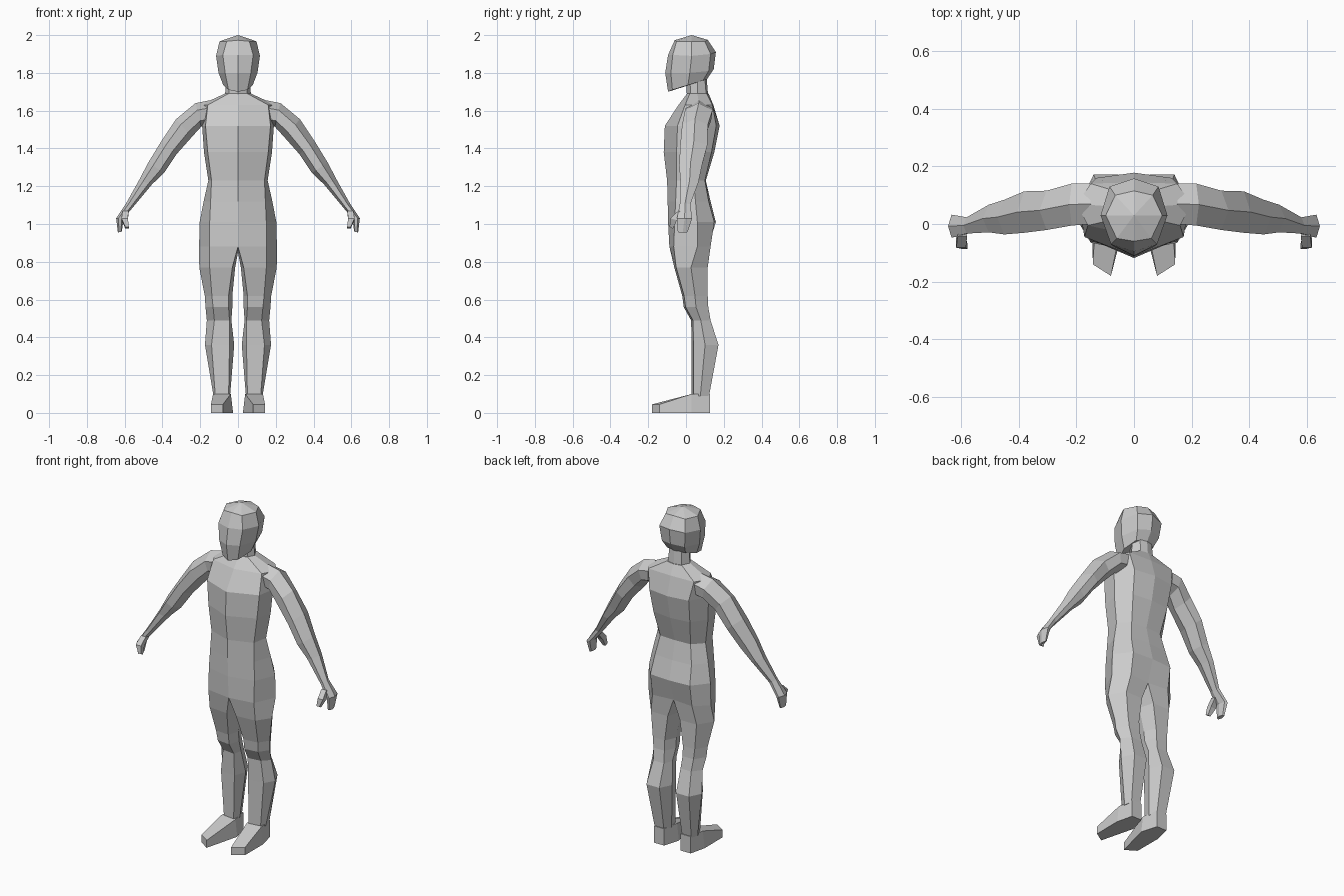
import bpy, bmesh
from mathutils import Matrix, Vector

skin = bpy.data.materials.new("plain_grey")
skin.diffuse_color = (0.6, 0.6, 0.6, 1)


def loft(bm, rings, closed, cap_start=False, cap_end=False):
    """Skin a list of rings with quads; ring entries may be points or existing verts."""
    rows = [[p if isinstance(p, bmesh.types.BMVert) else bm.verts.new(p) for p in r] for r in rings]
    for a, b in zip(rows, rows[1:]):
        n = len(a)
        for i in range(n if closed else n - 1):
            j = (i + 1) % n
            bm.faces.new((a[i], a[j], b[j], b[i]))
    if cap_start:
        bm.faces.new(rows[0])
    if cap_end:
        bm.faces.new(rows[-1])
    return rows


def finish(bm, name):
    """Mirror the half across x = 0 and make an object."""
    bmesh.ops.mirror(bm, geom=bm.verts[:] + bm.edges[:] + bm.faces[:],
                     matrix=Matrix.Identity(4), merge_dist=0.0005, axis='X')
    bmesh.ops.remove_doubles(bm, verts=bm.verts[:], dist=0.0005)
    bmesh.ops.recalc_face_normals(bm, faces=bm.faces[:])
    me = bpy.data.meshes.new(name)
    bm.to_mesh(me)
    bm.free()
    me.materials.append(skin)
    ob = bpy.data.objects.new(name, me)
    bpy.context.collection.objects.link(ob)
    return ob


# Torso: z, front y, front-side x y, side x y, back-side x y, back y
torso = [
    (1.69, 0.005, 0.05, 0.02, 0.07, 0.06, 0.05, 0.11, 0.12),
    (1.63, -0.04, 0.16, -0.005, 0.20, 0.07, 0.15, 0.14, 0.145),
    (1.52, -0.112, 0.172, -0.045, 0.19, 0.06, 0.13, 0.16, 0.178),
    (1.38, -0.118, 0.16, -0.05, 0.18, 0.05, 0.12, 0.135, 0.15),
    (1.23, -0.10, 0.14, -0.05, 0.157, 0.04, 0.10, 0.10, 0.105),
    (1.12, -0.097, 0.145, -0.055, 0.182, 0.05, 0.12, 0.12, 0.13),
    (1.01, -0.095, 0.15, -0.06, 0.203, 0.06, 0.13, 0.15, 0.158),
    (0.88, -0.088, 0.15, -0.065, 0.206, 0.06, 0.13, 0.13, 0.118),
]
bm = bmesh.new()
rings = [[(0, fy, z), (fx, fsy, z), (sx, sy, z), (bx, by, z), (0, cy, z)]
         for z, fy, fx, fsy, sx, sy, bx, by, cy in torso]
hip = loft(bm, rings, False, cap_start=True)[-1]
hip = hip + [bm.verts.new((0, 0.03, 0.85))]

# Legs: z, inner x, front-inner x, front-outer x, outer x, front y, back y
legs = [
    (0.77, 0.015, 0.03, 0.15, 0.205, -0.062, 0.115),
    (0.62, 0.030, 0.05, 0.138, 0.176, -0.02, 0.115),
    (0.56, 0.030, 0.05, 0.132, 0.172, -0.012, 0.118),
    (0.49, 0.035, 0.045, 0.125, 0.165, 0.027, 0.13),
    (0.36, 0.020, 0.045, 0.14, 0.175, 0.03, 0.172),
    (0.09, 0.042, 0.05, 0.12, 0.13, 0.03, 0.122),
]
rings = [hip]
for z, xi, fi, fo, xo, yf, yb in legs:
    ym = yf * 0.5 + yb * 0.5
    rings.append([(fi, yf, z), (fo, yf + 0.01, z), (xo, ym, z),
                  (fo, yb, z), (fi + 0.01, yb, z), (xi, ym, z)])
loft(bm, rings, True, cap_end=True)
finish(bm, "torso_and_legs")

# Feet: inner x y, outer x y, top z; from heel to toe
bm = bmesh.new()
feet = [
    (0.055, 0.128, 0.12, 0.128, 0.10),
    (0.038, 0.03, 0.132, 0.03, 0.10),
    (0.08, -0.18, 0.143, -0.14, 0.045),
]
rings = []
for k, (xi, yi, xo, yo, h) in enumerate(feet):
    flare = 0.012 if k == 1 else 0
    rings.append([(xi - flare, yi, 0), (xo + flare, yo, 0), (xo, yo, h), (xi, yi, h)])
loft(bm, rings, True, True, True)
finish(bm, "feet")

# Arms: top x z, bottom x z, front y, back y; from shoulder to fingertips
bm = bmesh.new()
arms = [
    (0.15, 1.655, 0.16, 1.52, -0.005, 0.145),
    (0.225, 1.64, 0.195, 1.515, -0.01, 0.145),
    (0.328, 1.555, 0.245, 1.46, -0.025, 0.12),
    (0.405, 1.44, 0.325, 1.37, -0.035, 0.118),
    (0.475, 1.325, 0.392, 1.27, -0.04, 0.088),
    (0.525, 1.23, 0.455, 1.21, -0.032, 0.07),
    (0.592, 1.11, 0.555, 1.09, -0.035, 0.025),
    (0.645, 1.03, 0.605, 1.03, -0.05, 0.035),
    (0.636, 0.955, 0.615, 0.96, -0.045, 0.01),
]
section = [(1, 0.5), (0.7, 0.03), (0.25, 0.08), (0, 0.5), (0.25, 0.92), (0.7, 0.97)]
rings = []
for xt, zt, xb, zb, yf, yb in arms:
    rings.append([(xb + (xt - xb) * v, yf + (yb - yf) * u, zb + (zt - zb) * v) for v, u in section])
loft(bm, rings, True, True, True)
finish(bm, "arms")

# Thumbs: small tapered blocks in front of the palms
bm = bmesh.new()
rings = []
for x, y, z, r in [(0.595, -0.025, 1.07, 0.016), (0.60, -0.065, 1.03, 0.017), (0.587, -0.078, 0.985, 0.009)]:
    rings.append([(x - r, y - r, z), (x + r, y - r, z), (x + r, y + r, z - 0.01), (x - r, y + r, z - 0.01)])
loft(bm, rings, True, True, True)
finish(bm, "thumbs")

# Neck
bm = bmesh.new()
rings = [[(0, yf, z), (w * 0.7, yf + 0.02, z), (w, 0.06, z), (w * 0.65, yb - 0.01, z), (0, yb, z)]
         for z, w, yf, yb in [(1.67, 0.07, 0.005, 0.118), (1.79, 0.06, 0.0, 0.108)]]
loft(bm, rings, False, True, True)
finish(bm, "neck")

# Head: half rings from jaw to crown, closed with a fan at the top
bm = bmesh.new()
head = [
    [(0, -0.095, 1.70), (0.05, -0.072, 1.71), (0.078, 0.01, 1.735), (0.06, 0.09, 1.76), (0, 0.11, 1.765)],
    [(0, -0.11, 1.80), (0.068, -0.08, 1.80), (0.103, 0.02, 1.80), (0.075, 0.12, 1.81), (0, 0.147, 1.82)],
    [(0, -0.095, 1.895), (0.08, -0.07, 1.895), (0.116, 0.03, 1.89), (0.085, 0.13, 1.90), (0, 0.158, 1.91)],
    [(0, -0.06, 1.973), (0.06, -0.05, 1.967), (0.098, 0.03, 1.967), (0.065, 0.10, 1.966), (0, 0.115, 1.975)],
]
crown = loft(bm, head, False, cap_start=True)[-1]
tip = bm.verts.new(Vector((0, 0.03, 2.0)))
for a, b in zip(crown, crown[1:]):
    bm.faces.new((a, b, tip))
finish(bm, "head")
